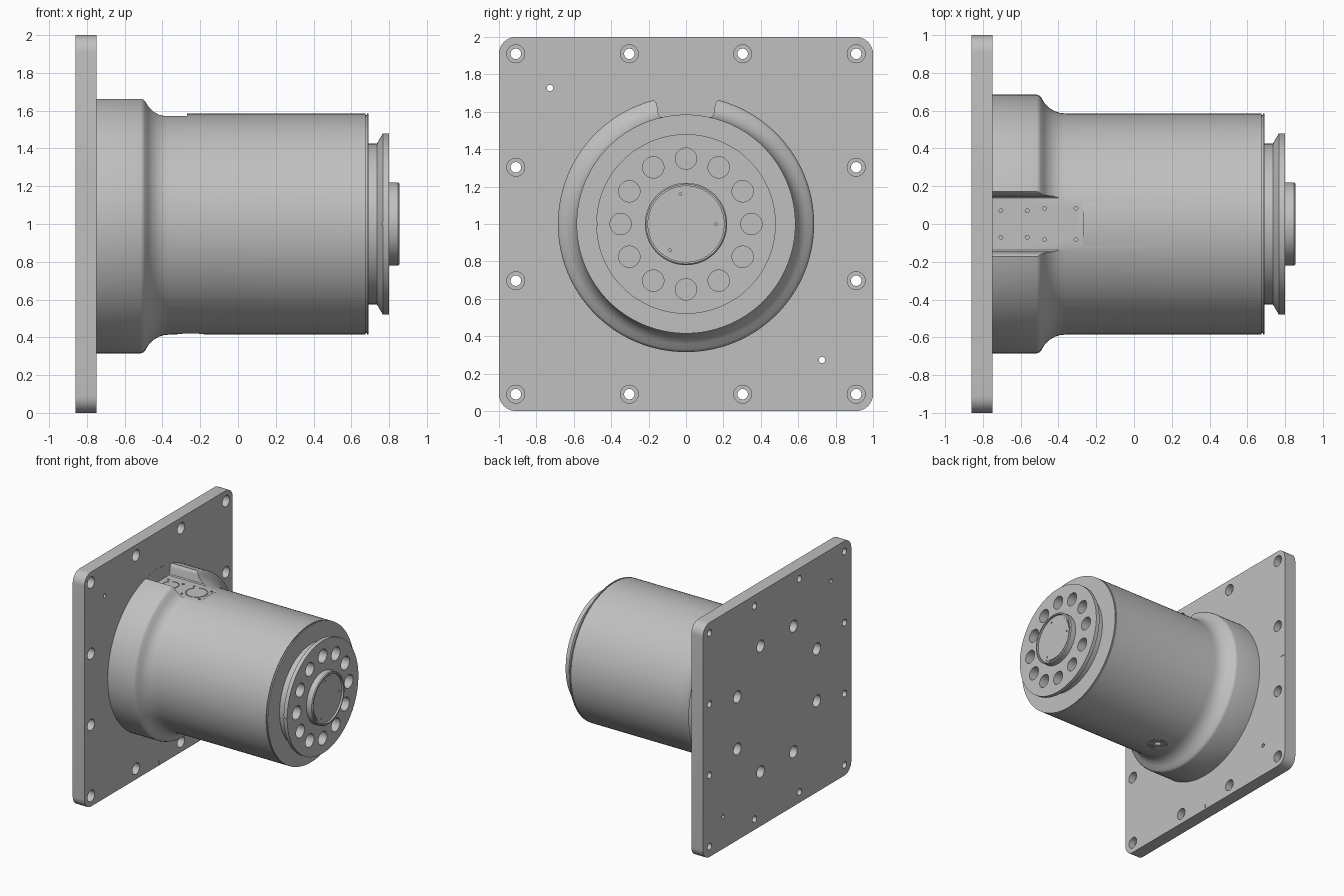
import bpy, bmesh, math
from mathutils import Vector

cube = bpy.data.objects.get("Cube")
if cube:
    bpy.data.objects.remove(cube, do_unlink=True)

grey = bpy.data.materials.new("machined grey")
grey.use_nodes = True
colour = (0.53, 0.53, 0.53, 1)
grey.diffuse_color = colour
grey.node_tree.nodes["Principled BSDF"].inputs["Base Color"].default_value = colour

X, Z = Vector((1, 0, 0)), Vector((0, 0, 1))


def lathe(bm, profile, origin=(0, 0, 1), axis=X, segs=32, closed=False):
    """Revolve (distance along axis, radius) points; ends are capped unless closed."""
    u = axis.orthogonal().normalized()
    v = axis.cross(u)
    rings = []
    for t, r in profile:
        ring = []
        for i in range(segs):
            a = math.tau * i / segs
            ring.append(bm.verts.new(Vector(origin) + axis * t + (u * math.cos(a) + v * math.sin(a)) * r))
        rings.append(ring)
    pairs = list(zip(rings, rings[1:]))
    if closed:
        pairs.append((rings[-1], rings[0]))
    else:
        bm.faces.new(rings[0])
        bm.faces.new(rings[-1])
    for a, b in pairs:
        for i in range(segs):
            j = (i + 1) % segs
            bm.faces.new((a[i], a[j], b[j], b[i]))


def prism(bm, outline, x0, x1):
    """Extrude a (y, z) outline along x."""
    a = [bm.verts.new((x0, y, z)) for y, z in outline]
    b = [bm.verts.new((x1, y, z)) for y, z in outline]
    bm.faces.new(a)
    bm.faces.new(b)
    for i in range(len(a)):
        j = (i + 1) % len(a)
        bm.faces.new((a[i], a[j], b[j], b[i]))


def block(bm, x0, x1, y0, y1, z0, z1):
    prism(bm, [(y0, z0), (y1, z0), (y1, z1), (y0, z1)], x0, x1)


def ring_groove(bm, r, origin, axis, depth=0.006, width=0.006):
    lathe(bm, [(-depth, r), (0.03, r), (0.03, r - width), (-depth, r - width)],
          origin, axis, 48, closed=True)


def make(name, bm):
    bmesh.ops.recalc_face_normals(bm, faces=bm.faces)
    mesh = bpy.data.meshes.new(name)
    bm.to_mesh(mesh)
    bm.free()
    mesh.materials.append(grey)
    ob = bpy.data.objects.new(name, mesh)
    bpy.context.collection.objects.link(ob)
    return ob


def cut(ob, bm):
    cutter = make("cutter", bm)
    cutter.hide_render = True
    mod = ob.modifiers.new("cut", "BOOLEAN")
    mod.operation, mod.solver, mod.object = "DIFFERENCE", "EXACT", cutter
    bpy.context.view_layer.objects.active = ob
    bpy.ops.object.modifier_apply(modifier=mod.name)
    bpy.data.objects.remove(cutter, do_unlink=True)


def smooth(ob):
    bpy.ops.object.select_all(action="DESELECT")
    ob.select_set(True)
    bpy.context.view_layer.objects.active = ob
    bpy.ops.object.shade_smooth_by_angle(angle=math.radians(30))


# Square mounting plate with rounded corners
BACK, FACE = -0.86, -0.75
R = 0.09
outline = []
for corner, (sy, sz) in enumerate([(1, 1), (-1, 1), (-1, -1), (1, -1)]):
    for k in range(9):
        a = math.pi / 2 * (corner + k / 8)
        outline.append((sy * (1 - R) + R * math.cos(a), 1 + sz * (1 - R) + R * math.sin(a)))
bm = bmesh.new()
prism(bm, outline, BACK, FACE)
plate = make("mounting_plate", bm)

# Counterbored edge holes, dowel holes, rear bolt holes and datum ticks
bm = bmesh.new()
steps = [-0.91, -0.303, 0.303, 0.91]
for y in steps:
    for z in steps:
        if max(abs(y), abs(z)) > 0.9:
            lathe(bm, [(-0.9, 0.028), (-0.81, 0.028), (-0.81, 0.048), (-0.7, 0.048)], (0, y, 1 + z))
for s in (-1, 1):
    lathe(bm, [(-0.9, 0.017), (-0.7, 0.017)], (0, s * 0.727, 1 - s * 0.727))
for i in range(8):
    a = math.tau * (i + 0.5) / 8
    lathe(bm, [(-0.9, 0.05), (-0.8, 0.05), (-0.8, 0.028), (-0.765, 0.028)],
          (0, 0.58 * math.cos(a), 1 + 0.58 * math.sin(a)))
block(bm, FACE - 0.004, -0.7, -0.003, 0.003, 0.01, 0.045)
block(bm, FACE - 0.004, -0.7, 0.955, 0.99, 0.997, 1.003)
cut(plate, bm)
smooth(plate)

# Cylindrical housing with a flared base
bm = bmesh.new()
lathe(bm, [(-0.755, 0.685), (-0.515, 0.685), (-0.503, 0.681), (-0.492, 0.67), (-0.475, 0.642),
           (-0.452, 0.616), (-0.42, 0.597), (-0.39, 0.588), (-0.36, 0.585), (0.675, 0.585),
           (0.675, 0.577), (0.683, 0.577), (0.683, 0.585), (0.69, 0.585)], segs=128)
housing = make("housing", bm)

# Connector channel in the top of the housing
PAD = 1.573
half = [(0.138, PAD), (0.146, 1.58), (0.15, 1.6), (0.155, 1.635), (0.161, 1.652), (0.172, 1.663), (0.172, 1.8)]
bm = bmesh.new()
prism(bm, half + [(-y, z) for y, z in reversed(half)], -0.749, -0.27)
cut(housing, bm)

# Connector outlines and their screw holes
bm = bmesh.new()
for x, r, d in ((-0.635, 0.066, 0.07), (-0.39, 0.088, 0.083)):
    ring_groove(bm, r, (x, 0, PAD), Z)
    for sx in (-1, 1):
        for sy in (-1, 1):
            lathe(bm, [(-0.012, 0.01), (0.03, 0.01)], (x + sx * d, sy * d, PAD), Z, 16)

# Spot-faced plug underneath
lathe(bm, [(-0.05, 0.08), (0.008, 0.08)], (-0.25, 0, 0.417), Z, 48)
cut(housing, bm)
bm = bmesh.new()
for r in (0.068, 0.05):
    ring_groove(bm, r, (-0.25, 0, 0.425), -Z)
lathe(bm, [(-0.03, 0.028), (0.03, 0.028)], (-0.25, 0, 0.425), -Z, 6)
cut(housing, bm)
smooth(housing)

# Output flange with a tapered neck and twelve holes
bm = bmesh.new()
lathe(bm, [(0.68, 0.425), (0.735, 0.425), (0.767, 0.48), (0.8, 0.48)], segs=128)
flange = make("output_flange", bm)
bm = bmesh.new()
for i in range(12):
    a = math.tau * i / 12
    lathe(bm, [(0.71, 0.057), (0.85, 0.057)], (0, 0.35 * math.cos(a), 1 + 0.35 * math.sin(a)))
block(bm, 0.76, 0.85, -0.5, -0.472, 0.993, 1.007)
cut(flange, bm)
smooth(flange)

# Centre hub with a recessed cap
bm = bmesh.new()
lathe(bm, [(0.79, 0.22), (0.848, 0.22), (0.855, 0.213), (0.855, 0.203), (0.838, 0.203),
           (0.838, 0.187), (0.844, 0.187), (0.844, 0.18)], segs=96)
hub = make("centre_hub", bm)
bm = bmesh.new()
for y, z in ((-0.03, 0.16), (0.16, 0), (-0.085, -0.14)):
    lathe(bm, [(0.835, 0.007), (0.87, 0.007)], (0, y, 1 + z), segs=12)
cut(hub, bm)
smooth(hub)
